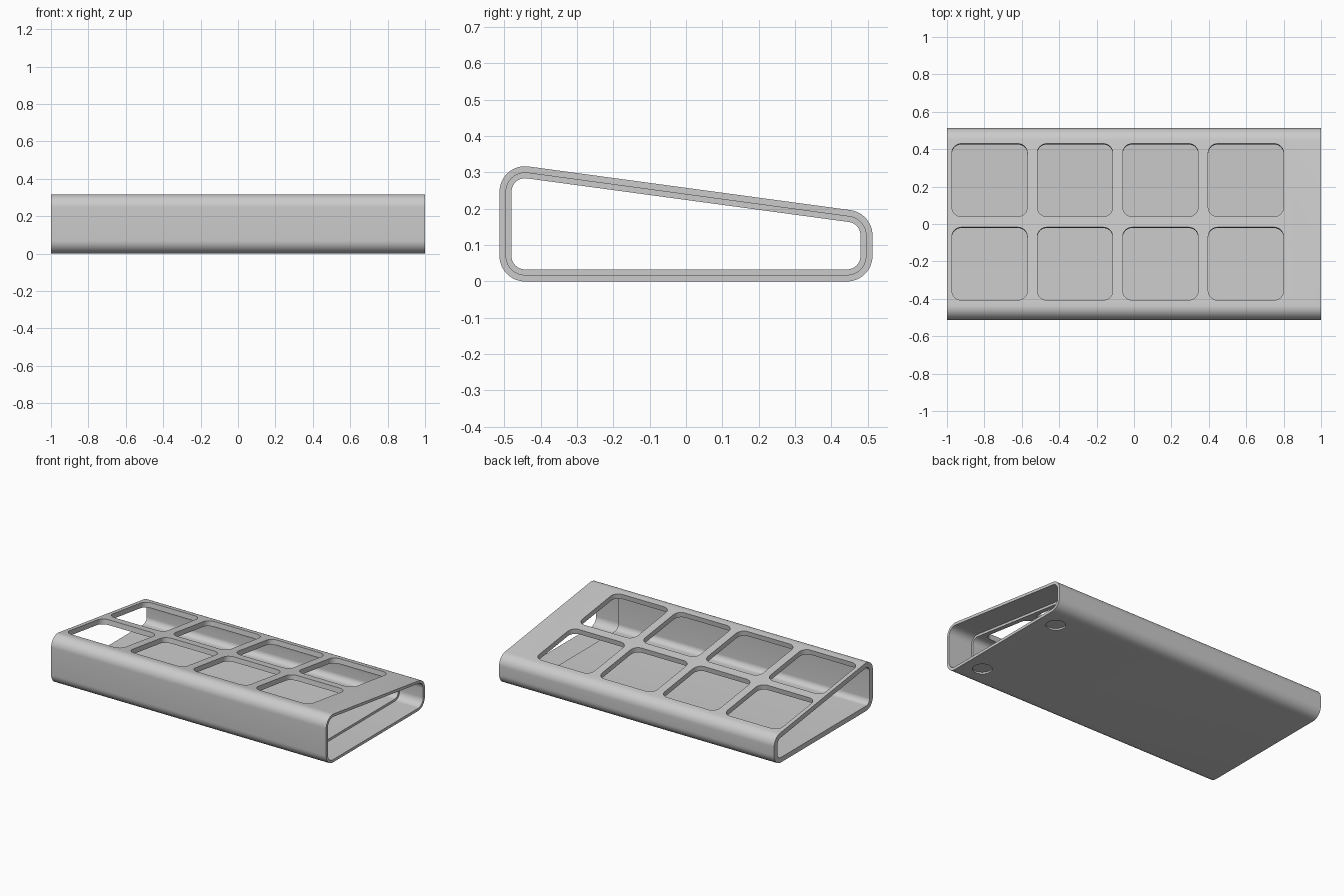
import bpy, bmesh, math
from mathutils import Matrix, Vector

if "Cube" in bpy.data.objects:
    bpy.data.objects.remove(bpy.data.objects["Cube"])

# Outer cross-section: sloping wedge with rounded corners (y, z)
HALF_Y, Z_FRONT, Z_BACK, RADIUS = 0.513, 0.327, 0.188, 0.07
WALL, LIP, REBATE_X = 0.033, 0.018, 0.83
SLOPE = math.atan2(Z_FRONT - Z_BACK, 2 * HALF_Y)
CORNERS = [Vector(p) for p in ((-HALF_Y, 0), (HALF_Y, 0), (HALF_Y, Z_BACK), (-HALF_Y, Z_FRONT))]
STEPS = 12


def section(inset):
    """Rounded outline moved inward; arcs keep their centres."""
    pts = []
    n = len(CORNERS)
    for i, c in enumerate(CORNERS):
        d0 = (c - CORNERS[i - 1]).normalized()
        d1 = (CORNERS[(i + 1) % n] - c).normalized()
        n0, n1 = Vector((d0.y, -d0.x)), Vector((d1.y, -d1.x))
        centre = c - (n0 + n1) * (RADIUS / (1 + n0.dot(n1)))
        a0 = math.atan2(n0.y, n0.x)
        turn = math.acos(max(-1, min(1, n0.dot(n1))))
        for s in range(STEPS + 1):
            a = a0 + turn * s / STEPS
            pts.append(centre + (RADIUS - inset) * Vector((math.cos(a), math.sin(a))))
    return pts


def make_object(name, bm):
    bmesh.ops.recalc_face_normals(bm, faces=bm.faces[:])
    mesh = bpy.data.meshes.new(name)
    bm.to_mesh(mesh)
    bm.free()
    obj = bpy.data.objects.new(name, mesh)
    bpy.context.collection.objects.link(obj)
    return obj


def add_prism(bm, outline, height, matrix):
    """Closed prism centred on its local z = 0."""
    rings = [[bm.verts.new(matrix @ Vector((x, y, z))) for x, y in outline]
             for z in (-height / 2, height / 2)]
    bm.faces.new(rings[0][::-1])
    bm.faces.new(rings[1])
    n = len(outline)
    for i in range(n):
        j = (i + 1) % n
        bm.faces.new((rings[0][i], rings[0][j], rings[1][j], rings[1][i]))


def rounded_rect(w, h, r, steps=8):
    pts = []
    for k, (sx, sy) in enumerate(((1, 1), (-1, 1), (-1, -1), (1, -1))):
        for s in range(steps + 1):
            a = math.pi / 2 * (k + s / steps)
            pts.append((sx * (w / 2 - r) + r * math.cos(a), sy * (h / 2 - r) + r * math.sin(a)))
    return pts


# Sleeve: open tube with a stepped rebate at the right end
bm = bmesh.new()
rings = []
for x, inset in ((-1, 0), (1, 0), (1, LIP), (REBATE_X, LIP), (REBATE_X, WALL), (-1, WALL)):
    rings.append([bm.verts.new((x, p.x, p.y)) for p in section(inset)])
for k, ring in enumerate(rings):
    nxt = rings[(k + 1) % len(rings)]
    for i in range(len(ring)):
        j = (i + 1) % len(ring)
        bm.faces.new((ring[i], ring[j], nxt[j], nxt[i]))
sleeve = make_object("sleeve_case", bm)

# Cutters: eight windows square to the sloping top, two round foot recesses
bm = bmesh.new()
window = rounded_rect(0.403, 0.393, 0.05)
for col in range(4):
    for y in (-0.212, 0.235):
        z = Z_FRONT - (y + HALF_Y) * math.tan(SLOPE)
        m = Matrix.Translation((-0.772 + 0.4567 * col, y, z)) @ Matrix.Rotation(-SLOPE, 4, 'X')
        add_prism(bm, window, 0.1, m)
circle = [(0.058 * math.cos(t * math.pi / 20), 0.058 * math.sin(t * math.pi / 20)) for t in range(40)]
for y in (-0.335, 0.335):
    add_prism(bm, circle, 0.022, Matrix.Translation((0.88, y, 0)))
cutter = make_object("opening_cutter", bm)
cutter.hide_render = True

mod = sleeve.modifiers.new("openings", 'BOOLEAN')
mod.operation = 'DIFFERENCE'
mod.solver = 'EXACT'
mod.object = cutter
bpy.context.view_layer.objects.active = sleeve
sleeve.select_set(True)
bpy.ops.object.modifier_apply(modifier=mod.name)
bpy.data.objects.remove(cutter)

# Finish: one grey, smooth rounds with sharp edges
grey = bpy.data.materials.new("plain_grey")
grey.diffuse_color = (0.6, 0.6, 0.6, 1)
grey.use_nodes = True
grey.node_tree.nodes["Principled BSDF"].inputs["Base Color"].default_value = grey.diffuse_color
sleeve.data.materials.clear()
sleeve.data.materials.append(grey)
bpy.ops.object.shade_smooth_by_angle(angle=math.radians(30))
